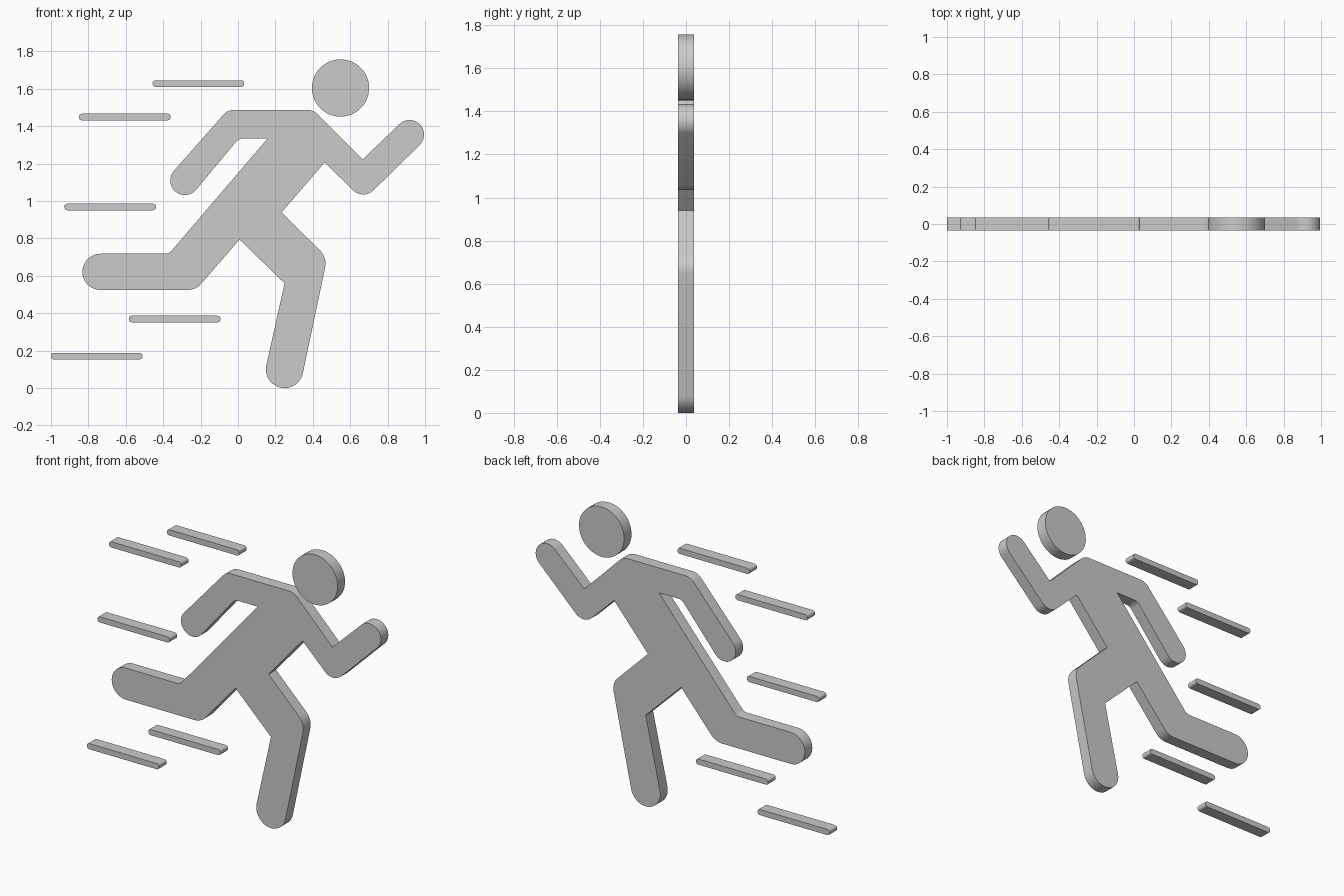
import bpy, bmesh, math

if "Cube" in bpy.data.objects:
    bpy.data.objects.remove(bpy.data.objects["Cube"])

HALF = 0.036  # half thickness of the plate


def outline(arcs):
    """Turn (x, z) points and (x, z, radius, start deg, end deg) arcs into a point list."""
    pts = []
    for a in arcs:
        if len(a) == 2:
            pts.append(a)
            continue
        cx, cz, r, a0, a1 = a
        n = max(4, round(abs(a1 - a0) / 7.5))
        for i in range(n + 1):
            t = math.radians(a0 + (a1 - a0) * i / n)
            pts.append((cx + r * math.cos(t), cz + r * math.sin(t)))
    return pts


def plate(name, pts):
    """Extrude an x-z outline along y."""
    bm = bmesh.new()
    face = bm.faces.new([bm.verts.new((x, -HALF, z)) for x, z in pts])
    ext = bmesh.ops.extrude_face_region(bm, geom=[face], use_keep_orig=True)
    verts = [g for g in ext["geom"] if isinstance(g, bmesh.types.BMVert)]
    bmesh.ops.translate(bm, verts=verts, vec=(0, 2 * HALF, 0))
    bmesh.ops.recalc_face_normals(bm, faces=bm.faces)
    me = bpy.data.meshes.new(name)
    bm.to_mesh(me)
    bm.free()
    ob = bpy.data.objects.new(name, me)
    bpy.context.collection.objects.link(ob)
    bpy.context.view_layer.objects.active = ob
    bpy.ops.object.select_all(action='DESELECT')
    ob.select_set(True)
    bpy.ops.object.shade_smooth_by_angle(angle=math.radians(25))
    return ob


# Body outline, clockwise from the rear shoulder
plate("running_body", outline([
    (-0.02, 1.409, 0.078, 139, 90),          # rear shoulder
    (0.37, 1.409, 0.078, 90, 45),            # front shoulder
    (0.666, 1.222),                          # inner elbow
    (0.917, 1.355, 0.078, 135, -45),         # front hand
    (0.67, 1.113, 0.078, -45, -135),         # outer elbow
    (0.463, 1.206), (0.233, 0.939),          # armpit, waist
    (0.368, 0.665, 0.1, 45, -12.3),          # front knee
    (0.249, 0.1, 0.1, -12.3, -192.3),        # front foot
    (0.249, 0.559), (0.008, 0.794),          # back of knee, crotch
    (-0.27, 0.621, 0.097, -41, -90),         # rear knee
    (-0.735, 0.621, 0.097, -90, -270),       # rear foot
    (-0.385, 0.718), (-0.37, 0.722), (-0.358, 0.731),
    (0.158, 1.334),                          # rear armpit
    (0.03, 1.279, 0.055, 90, 139),           # under the rear shoulder
    (-0.284, 1.11, 0.078, -41, -221),        # rear hand
]))

# Head disc
plate("head", outline([(0.548, 1.604, 0.153, 0, 355)]))

# Speed lines: rounded bars of equal length
H, R, LENGTH = 0.0175, 0.015, 0.489
for i, (x, z) in enumerate([(-0.456, 1.628), (-0.85, 1.449), (-0.928, 0.968),
                            (-0.583, 0.369), (-1.0, 0.171)]):
    l, r, d = x + R, x + LENGTH - R, H - R
    plate(f"speed_line_{i + 1}", outline([
        (l, z + d, R, 180, 90), (r, z + d, R, 90, 0),
        (r, z - d, R, 0, -90), (l, z - d, R, -90, -180)]))
